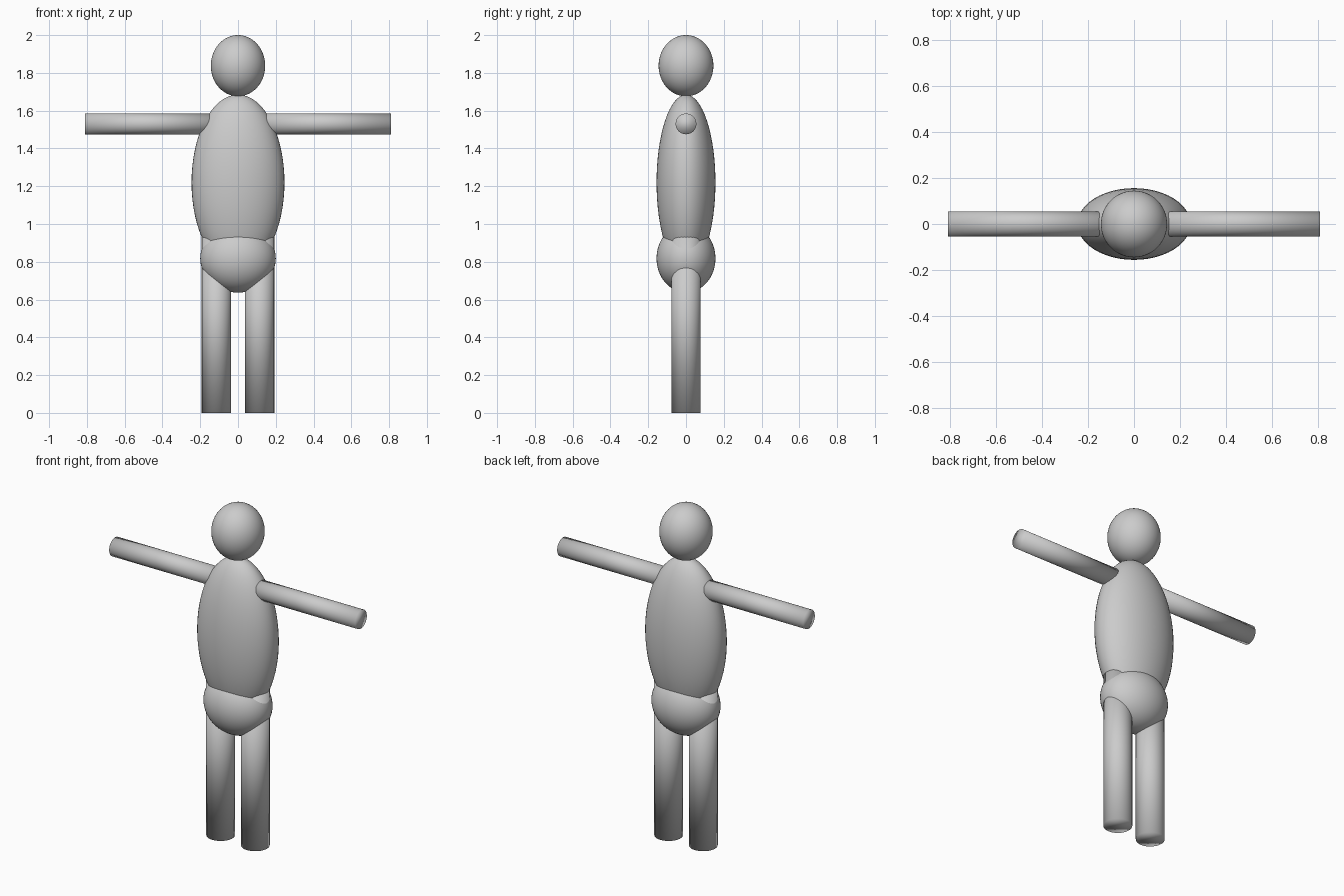
import bpy
from math import pi

if "Cube" in bpy.data.objects:
    bpy.data.objects.remove(bpy.data.objects["Cube"])


def ellipsoid(name, z, radii):
    bpy.ops.mesh.primitive_uv_sphere_add(segments=48, ring_count=32, location=(0, 0, z))
    ob = bpy.context.object
    ob.name = name
    ob.scale = radii
    bpy.ops.object.shade_smooth()


def limb(name, location, radius, length, rotation=(0, 0, 0)):
    bpy.ops.mesh.primitive_cylinder_add(vertices=48, radius=radius, depth=length,
                                        location=location, rotation=rotation)
    bpy.context.object.name = name
    bpy.ops.object.shade_smooth()


# Head, torso and hips
ellipsoid("head", 1.838, (0.144, 0.145, 0.162))
ellipsoid("torso", 1.22, (0.246, 0.156, 0.465))
ellipsoid("hips", 0.818, (0.2, 0.156, 0.181))

# Arms and legs, one pair per side
for side, s in (("left", 1), ("right", -1)):
    limb(side + "_arm", (s * 0.46, 0, 1.53), 0.055, 0.70, (0, s * pi / 2, 0))
    limb(side + "_leg", (s * 0.114, 0, 0.465), 0.078, 0.93)
